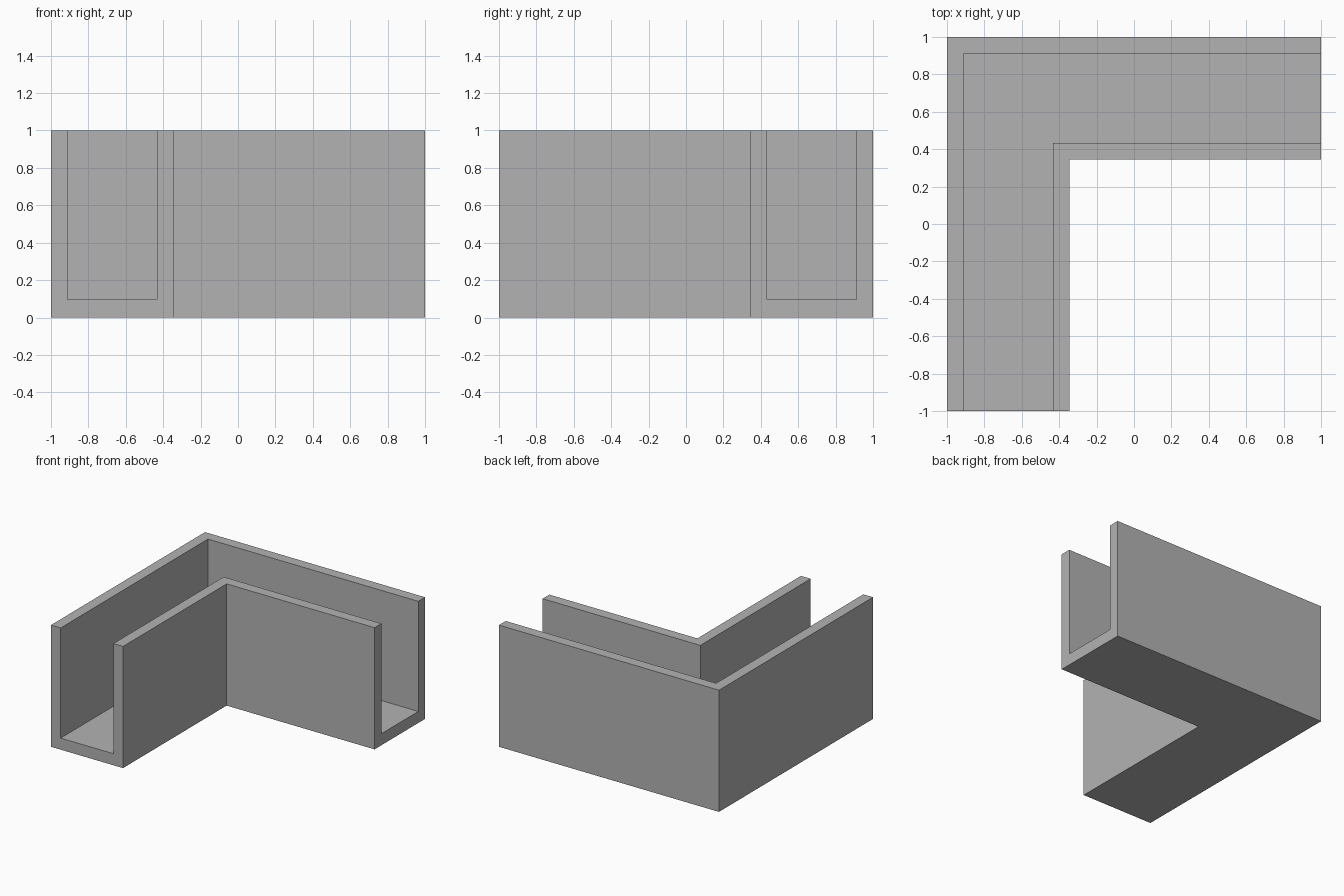
import bpy
import bmesh

cube = bpy.data.objects.get("Cube")
if cube:
    bpy.data.objects.remove(cube, do_unlink=True)

# Plain grey material
grey = bpy.data.materials.new("plain_grey")
grey.use_nodes = True
colour = (0.45, 0.45, 0.45, 1)
grey.diffuse_color = colour
grey.node_tree.nodes["Principled BSDF"].inputs["Base Color"].default_value = colour

# U-shaped channel section: (distance in from the outer wall, height)
WIDTH, WALL, FLOOR, HEIGHT = 0.655, 0.088, 0.095, 1.0
section = [
    (0, 0), (WIDTH, 0), (WIDTH, HEIGHT), (WIDTH - WALL, HEIGHT),
    (WIDTH - WALL, FLOOR), (WALL, FLOOR), (WALL, HEIGHT), (0, HEIGHT),
]

# Sweep the section round a mitred right-angle corner
bm = bmesh.new()
stations = [
    [bm.verts.new((d - 1, -1, z)) for d, z in section],      # front end
    [bm.verts.new((d - 1, 1 - d, z)) for d, z in section],   # mitre
    [bm.verts.new((1, 1 - d, z)) for d, z in section],       # left end
]
count = len(section)
for a, b in zip(stations, stations[1:]):
    for i in range(count):
        j = (i + 1) % count
        bm.faces.new((a[i], a[j], b[j], b[i]))

# Close the two U-shaped ends
bm.faces.new(stations[0])
bm.faces.new(stations[-1])
bmesh.ops.recalc_face_normals(bm, faces=bm.faces)

mesh = bpy.data.meshes.new("corner_channel")
bm.to_mesh(mesh)
bm.free()
mesh.materials.append(grey)
channel = bpy.data.objects.new("corner_channel", mesh)
bpy.context.collection.objects.link(channel)
